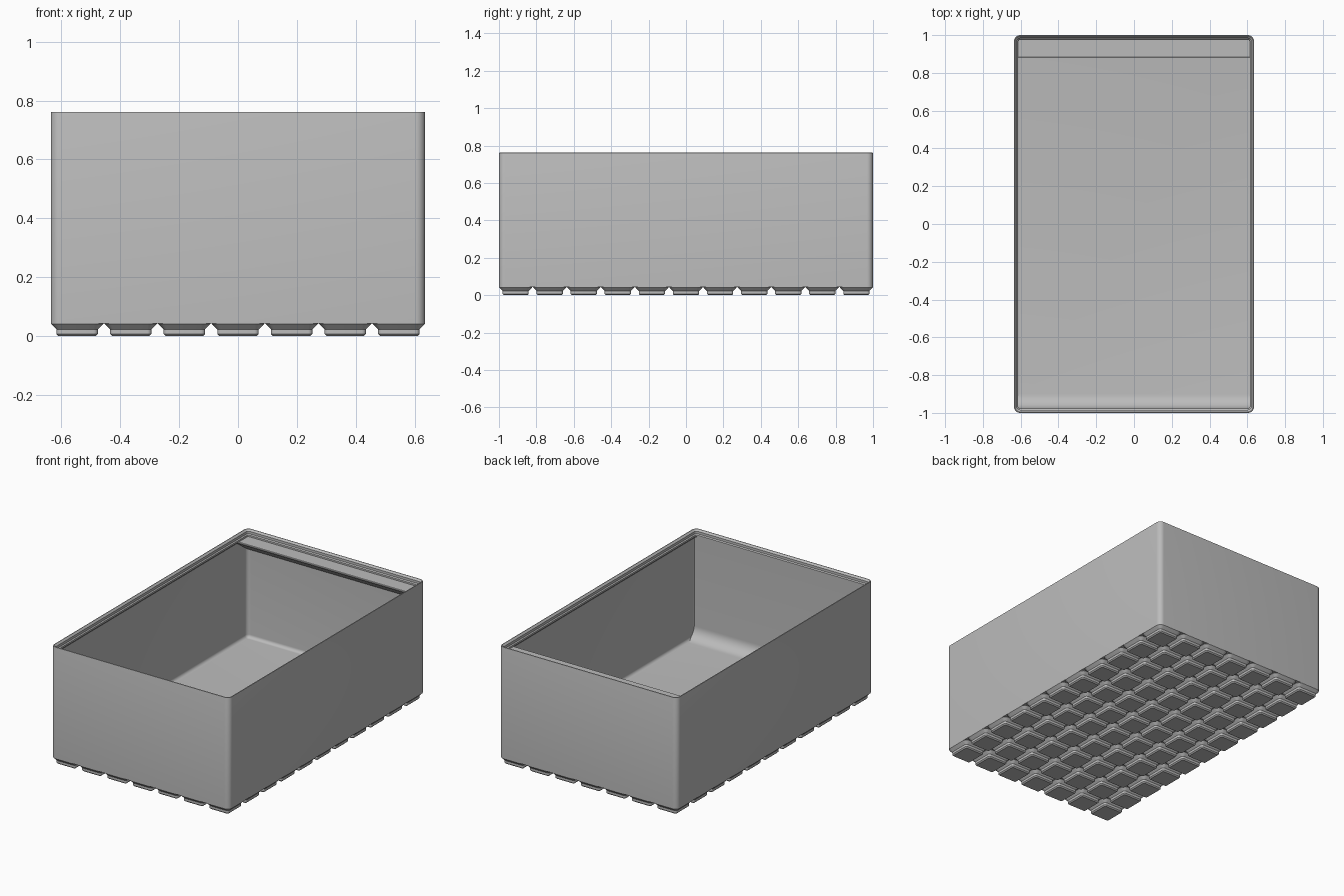
import bpy, bmesh, math

if "Cube" in bpy.data.objects:
    bpy.data.objects.remove(bpy.data.objects["Cube"])

MM = 2 / 230.5                       # millimetres to scene units
PITCH, COLS, ROWS = 21, 7, 11        # foot grid
HX, HY = (COLS * PITCH - 0.5) / 2, (ROWS * PITCH - 0.5) / 2
WALL, LIP, FLOOR, RIM = 0.95, 2.6, 7, 84
CORNER = 3.75

grey = bpy.data.materials.new("plain_grey")
grey.use_nodes = True
grey.diffuse_color = (0.5, 0.5, 0.5, 1)
grey.node_tree.nodes["Principled BSDF"].inputs["Base Color"].default_value = (0.5, 0.5, 0.5, 1)


def finish(bm, name, angle=30):
    bmesh.ops.recalc_face_normals(bm, faces=bm.faces)
    bmesh.ops.scale(bm, vec=(MM, MM, MM), verts=bm.verts)
    mesh = bpy.data.meshes.new(name)
    bm.to_mesh(mesh)
    bm.free()
    mesh.materials.append(grey)
    obj = bpy.data.objects.new(name, mesh)
    bpy.context.collection.objects.link(obj)
    bpy.ops.object.select_all(action="DESELECT")
    obj.select_set(True)
    bpy.context.view_layer.objects.active = obj
    bpy.ops.object.shade_smooth_by_angle(angle=math.radians(angle))
    return obj


def rounded_ring(bm, cx, cy, hx, hy, r, z, steps):
    ring = []
    for quarter, (sx, sy) in enumerate([(1, 1), (-1, 1), (-1, -1), (1, -1)]):
        for i in range(steps + 1):
            a = (quarter + i / steps) * math.pi / 2
            ring.append(bm.verts.new((cx + sx * (hx - r) + r * math.cos(a),
                                      cy + sy * (hy - r) + r * math.sin(a), z)))
    return ring


def stack(bm, cx, cy, hx, hy, profile, steps):
    """Skin rounded rectangles given as (inset, height) and cap both ends."""
    rings = [rounded_ring(bm, cx, cy, hx - d, hy - d, max(CORNER - d, 0.4), z, steps)
             for d, z in profile]
    for low, high in zip(rings, rings[1:]):
        for i in range(len(low)):
            j = (i + 1) % len(low)
            bm.faces.new((low[i], low[j], high[j], high[i]))
    bm.faces.new(rings[0][::-1])
    bm.faces.new(rings[-1])


def prism(name, points, half):
    """Extrude a (y, z) profile across the width."""
    bm = bmesh.new()
    face = bm.faces.new([bm.verts.new((-half, y, z)) for y, z in points])
    out = bmesh.ops.extrude_face_region(bm, geom=[face])["geom"]
    bmesh.ops.translate(bm, vec=(2 * half, 0, 0),
                        verts=[v for v in out if isinstance(v, bmesh.types.BMVert)])
    return finish(bm, name)


# Bin shell: outer wall, stacking lip, inner wall, filleted floor
fillet = 2.4
profile = [(0, 4.9), (0, 87.3), (0.1, 87.65), (0.35, 87.8), (0.65, 87.75),
           (1.9, 86.5), (1.9, RIM + 0.7), (LIP, RIM), (LIP, RIM - 1.2),
           (WALL, RIM - 1.2 - LIP + WALL)]
for i in range(7):
    a = i / 6 * math.pi / 2
    profile.append((WALL + fillet * (1 - math.cos(a)), FLOOR + fillet * (1 - math.sin(a))))
shell = bmesh.new()
stack(shell, 0, 0, HX, HY, profile, 8)
finish(shell, "bin_shell")

# Grid of stepped feet
feet = bmesh.new()
foot = [(2.95, 0), (2.15, 0.8), (2.15, 2.6), (0, 4.75), (0, 5)]
for col in range(COLS):
    for row in range(ROWS):
        stack(feet, (col - (COLS - 1) / 2) * PITCH, (row - (ROWS - 1) / 2) * PITCH,
              PITCH / 2 - 0.25, PITCH / 2 - 0.25, foot, 5)
finish(feet, "feet")

# Curved scoop along the inside of the front wall
inner = HX - WALL
radius = 9
front = -HY + LIP
scoop = [(-HY + 1.9, FLOOR - 0.5), (-HY + 1.9, RIM - 1), (front, RIM - 1)]
for i in range(13):
    a = i / 12 * math.pi / 2
    scoop.append((front + radius * (1 - math.cos(a)), FLOOR + radius * (1 - math.sin(a))))
scoop.append((front + radius, FLOOR - 0.5))
prism("front_scoop", scoop, inner)

# Label shelf at the top of the back wall, with a sloping underside
back, edge, top = HY - 1.9, HY - 13.8, RIM - 1.2
slope = (back - edge) * math.tan(math.radians(36))
prism("label_shelf", [(back, top), (edge + 0.3, top), (edge, top - 0.4), (edge, top - 0.9),
                      (edge + 0.4, top - 1.4), (back, top - 1.2 - slope)], inner)
